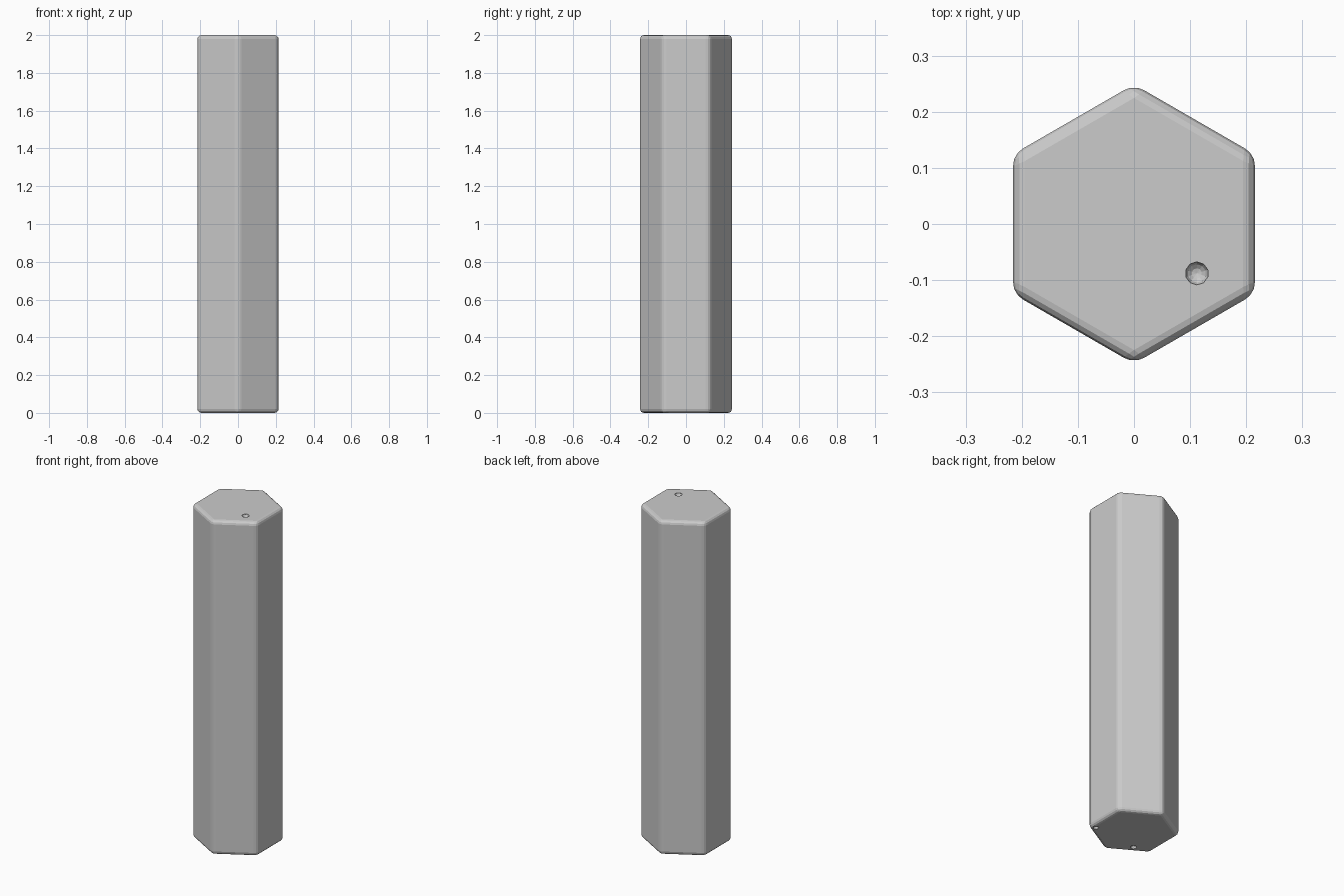
import bpy, bmesh, math
from mathutils import Vector, Matrix

if "Cube" in bpy.data.objects:
    bpy.data.objects.remove(bpy.data.objects["Cube"])

APO = 0.2155                      # centre to flat face
R = APO / math.cos(math.pi / 6)   # centre to corner


def make_object(name, bm):
    me = bpy.data.meshes.new(name)
    bm.to_mesh(me)
    bm.free()
    ob = bpy.data.objects.new(name, me)
    bpy.context.collection.objects.link(ob)
    return ob


# Hexagonal column with a corner on +y and rounded edges
bm = bmesh.new()
bmesh.ops.create_cone(bm, cap_ends=True, segments=6, radius1=R, radius2=R, depth=2,
                      matrix=Matrix.Translation((0, 0, 1)))
bm.verts.ensure_lookup_table()
first = bm.verts[0].co
bmesh.ops.rotate(bm, verts=bm.verts[:], cent=(0, 0, 0),
                 matrix=Matrix.Rotation(math.pi / 2 - math.atan2(first.y, first.x), 3, 'Z'))
bmesh.ops.bevel(bm, geom=bm.edges[:], offset=0.021, segments=3, profile=0.5,
                affect='EDGES')
column = make_object("hexagonal_column", bm)

cut = bmesh.new()


def gouge(angle, lean, width, across, height, length):
    """Slim leaning spindle sunk into the side face at the given angle."""
    a = math.radians(angle)
    n = Vector((math.cos(a), math.sin(a), 0))
    t = Vector((-math.sin(a), math.cos(a), 0))
    along = (t * lean + Vector((0, 0, 1))).normalized()
    side = along.cross(n)
    centre = n * APO + t * across + Vector((0, 0, height))
    axes = Matrix((side * width, n * 0.018, along * length * 0.51)).transposed().to_4x4()
    bmesh.ops.create_uvsphere(cut, u_segments=8, v_segments=8, radius=1,
                              matrix=Matrix.Translation(centre) @ axes)


# Each face has one scratch direction; marks are (across, height, length)
def gouge_face(angle, lean, width, *marks):
    for mark in marks:
        gouge(angle, lean, width, *mark)


gouge_face(-120, 0.25, 0.020, (-0.048, 1.635, 0.61), (0.033, 1.73, 0.52),
           (0.102, 1.315, 0.39), (-0.085, 0.15, 0.28), (-0.045, 0.145, 0.31))
gouge_face(-60, 0.12, 0.020, (0.074, 1.315, 0.21), (0.045, 1.01, 0.28),
           (-0.019, 0.59, 0.22), (-0.003, 0.485, 0.23))
gouge_face(0, -0.09, 0.022, (-0.077, 1.685, 0.21), (-0.017, 1.695, 0.19),
           (0.067, 0.46, 0.34), (-0.11, 0.14, 0.20))
gouge_face(60, -0.22, 0.022, (-0.102, 1.91, 0.30), (0, 1.0, 0.42), (-0.032, 0.5, 0.48))
gouge_face(120, -0.06, 0.022, (0.108, 1.45, 0.24), (-0.077, 1.09, 0.16),
           (0.002, 0.685, 0.23), (0.08, 0.17, 0.30))
gouge_face(180, 0.09, 0.021, (0.075, 1.36, 0.26), (-0.056, 0.805, 0.33),
           (0.028, 0.65, 0.22))

# Small pits in the end faces
for x, y, z, r in [(0.112, -0.088, 2, 0.021), (-0.107, -0.132, 0, 0.018),
                   (0.185, -0.10, 0, 0.016)]:
    bmesh.ops.create_uvsphere(cut, u_segments=10, v_segments=7, radius=r,
                              matrix=Matrix.Translation((x, y, z)))
cutter = make_object("gouge_cutter", cut)
cutter.hide_render = True

# Carve the gouges into the column
mod = column.modifiers.new("carve", 'BOOLEAN')
mod.operation = 'DIFFERENCE'
mod.solver = 'EXACT'
mod.use_self = True
mod.object = cutter
bpy.context.view_layer.objects.active = column
column.select_set(True)
bpy.ops.object.modifier_apply(modifier=mod.name)
bpy.data.objects.remove(cutter, do_unlink=True)
